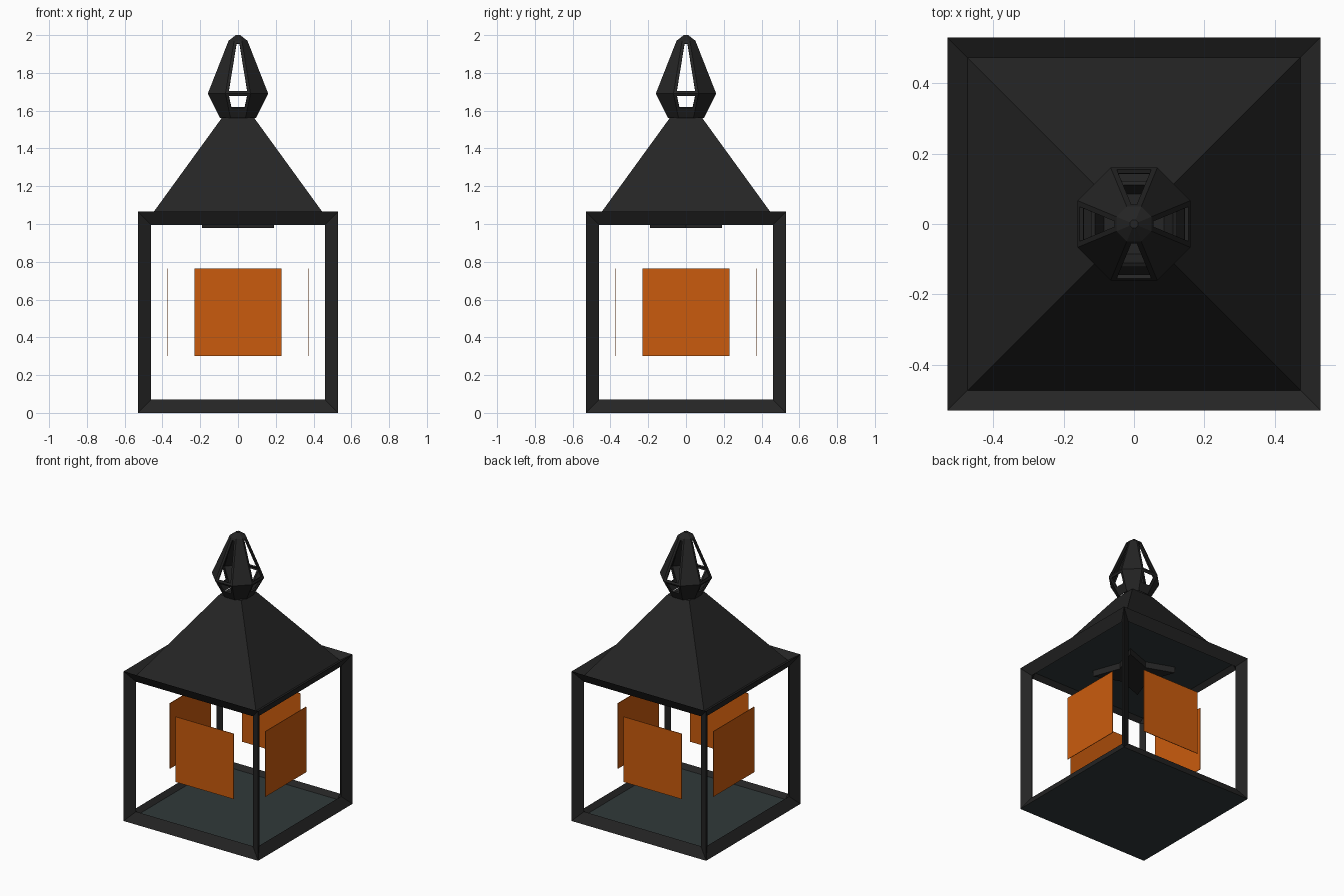
import bpy, bmesh, math
from mathutils import Matrix, Vector

if "Cube" in bpy.data.objects:
    bpy.data.objects.remove(bpy.data.objects["Cube"])


def material(name, rgb):
    m = bpy.data.materials.new(name)
    m.diffuse_color = (*rgb, 1)
    m.use_nodes = True
    m.node_tree.nodes["Principled BSDF"].inputs["Base Color"].default_value = m.diffuse_color
    return m


iron = material("black iron", (0.018, 0.018, 0.018))
slate = material("slate plate", (0.03, 0.041, 0.042))
amber = material("amber glass", (0.59, 0.105, 0.004))


def finish(bm, name, *mats):
    me = bpy.data.meshes.new(name)
    bm.to_mesh(me)
    bm.free()
    for m in mats:
        me.materials.append(m)
    ob = bpy.data.objects.new(name, me)
    bpy.context.collection.objects.link(ob)
    return ob


def box(half, z0, z1):
    bm = bmesh.new()
    bmesh.ops.create_cube(bm, size=1)
    for v in bm.verts:
        v.co = Vector((v.co.x * 2 * half, v.co.y * 2 * half, z0 + (v.co.z + 0.5) * (z1 - z0)))
    bm.normal_update()
    return bm


# outer frame: mitred, sloping borders around open sides; slate underside
bm = box(0.53, 0, 1.065)
sides = [f for f in bm.faces if abs(f.normal.z) < 0.1]
top = [f for f in bm.faces if f.normal.z > 0.9]
bottom = [f for f in bm.faces if f.normal.z < -0.9]
for f in bottom:
    f.material_index = 1
bmesh.ops.inset_individual(bm, faces=sides, thickness=0.07, depth=-0.04, use_even_offset=True)
bmesh.ops.inset_individual(bm, faces=top, thickness=0.058, depth=-0.035, use_even_offset=True)
bmesh.ops.delete(bm, geom=sides + top, context='FACES')
finish(bm, "outer_frame", iron, slate)

# inner frame: chamfered lining with slate floor and ceiling
bm = box(0.49, 0.04, 1.025)
bmesh.ops.bevel(bm, geom=bm.edges[:], offset=0.03, segments=1, affect='EDGES')
bm.normal_update()
openings = [f for f in bm.faces if max(abs(f.normal.x), abs(f.normal.y)) > 0.95]
for f in bm.faces:
    f.material_index = 1 if abs(f.normal.z) > 0.95 else 0
bmesh.ops.delete(bm, geom=openings, context='FACES')
bmesh.ops.reverse_faces(bm, faces=bm.faces[:])
finish(bm, "inner_lining", iron, slate)

# pyramid roof
bm = bmesh.new()
r2 = math.sqrt(2)
bmesh.ops.create_cone(bm, cap_ends=True, segments=4, radius1=0.473 * r2, radius2=0.085 * r2,
                      depth=0.535, matrix=Matrix.Translation((0, 0, 1.0275 + 0.2675))
                      @ Matrix.Rotation(math.pi / 4, 4, 'Z'))
finish(bm, "roof", iron)

# star-shaped ceiling boss
bm = bmesh.new()
ring = []
for i in range(8):
    a, r = i * math.pi / 4, (0.12, 0.19 * r2)[i % 2]
    ring.append(bm.verts.new((r * math.cos(a), r * math.sin(a), 0.98)))
base = bm.faces.new(ring)
ext = bmesh.ops.extrude_face_region(bm, geom=[base], use_keep_orig=True)
for v in ext["geom"]:
    if isinstance(v, bmesh.types.BMVert):
        v.co.z = 1.024
bmesh.ops.recalc_face_normals(bm, faces=bm.faces[:])
finish(bm, "ceiling_boss", iron)

# amber panes, one behind each opening
for i, side in enumerate(("front", "right", "back", "left")):
    bm = bmesh.new()
    bmesh.ops.create_cube(bm, size=1)
    bmesh.ops.scale(bm, vec=(0.46, 0.004, 0.465), verts=bm.verts)
    bmesh.ops.translate(bm, vec=(0, -0.375, 0.5325), verts=bm.verts)
    bmesh.ops.rotate(bm, cent=(0, 0, 0), matrix=Matrix.Rotation(i * math.pi / 2, 3, 'Z'), verts=bm.verts)
    finish(bm, side + "_pane", amber)

# octagonal finial with windows on the four main sides
profile = [(0.095, 1.56), (0.115, 1.6), (0.16, 1.69), (0.05, 1.97), (0.012, 2.0)]  # apothem, z
bm = bmesh.new()
rings = []
for ap, z in profile:
    r = ap / math.cos(math.pi / 8)
    rings.append([bm.verts.new((r * math.cos((i - 0.5) * math.pi / 4),
                                r * math.sin((i - 0.5) * math.pi / 4), z)) for i in range(8)])
windows = []
for k in range(len(rings) - 1):
    for i in range(8):
        j = (i + 1) % 8
        f = bm.faces.new((rings[k][i], rings[k][j], rings[k + 1][j], rings[k + 1][i]))
        if k in (1, 2) and i % 2 == 0:
            windows.append(f)
bm.faces.new(rings[-1])
bm.normal_update()
bmesh.ops.inset_individual(bm, faces=windows, thickness=0.015, use_even_offset=True)
bmesh.ops.delete(bm, geom=windows, context='FACES')
finial = finish(bm, "finial", iron)
mod = finial.modifiers.new("thickness", 'SOLIDIFY')
mod.thickness = 0.012
mod.offset = -1
